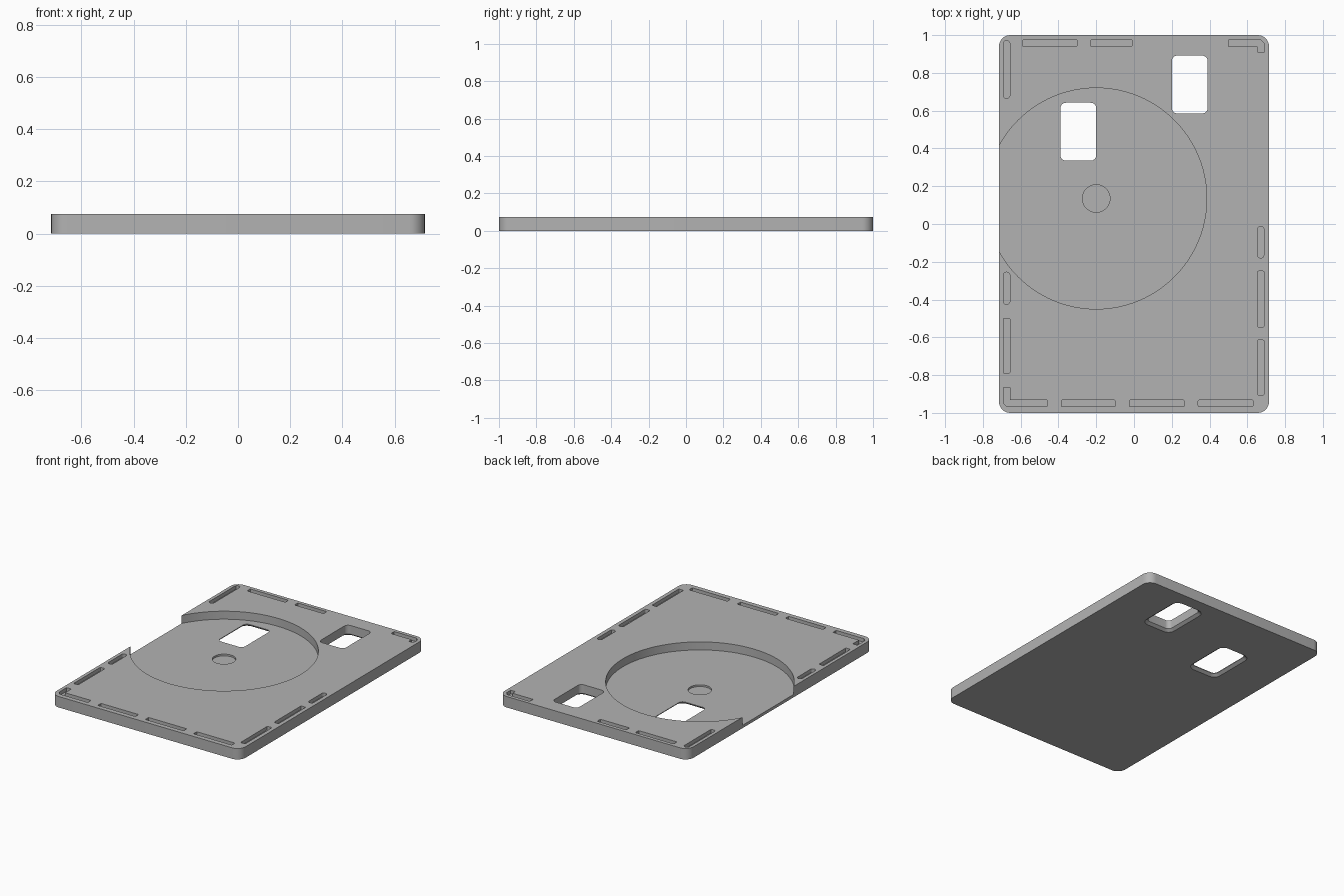
import bpy, bmesh, math

old = bpy.data.objects.get("Cube")
if old:
    bpy.data.objects.remove(old, do_unlink=True)

THICK = 0.075
POCKET_Z = 0.02


def rounded_rect(x0, x1, y0, y1, r, steps=8):
    pts = []
    corners = ((x1 - r, y1 - r), (x0 + r, y1 - r), (x0 + r, y0 + r), (x1 - r, y0 + r))
    for q, (cx, cy) in enumerate(corners):
        for i in range(steps + 1):
            a = math.pi / 2 * (q + i / steps)
            pts.append((cx + r * math.cos(a), cy + r * math.sin(a)))
    return pts


def circle(cx, cy, r, n=96):
    return [(cx + r * math.cos(math.tau * i / n), cy + r * math.sin(math.tau * i / n))
            for i in range(n)]


def loft(name, sections):
    """Closed solid through (outline, z) sections from low to high."""
    bm = bmesh.new()
    rings = [[bm.verts.new((x, y, z)) for x, y in pts] for pts, z in sections]
    for low, high in zip(rings, rings[1:]):
        n = len(low)
        for i in range(n):
            j = (i + 1) % n
            bm.faces.new((low[i], low[j], high[j], high[i]))
    bm.faces.new(rings[0])
    bm.faces.new(rings[-1])
    bmesh.ops.recalc_face_normals(bm, faces=bm.faces)
    mesh = bpy.data.meshes.new(name)
    bm.to_mesh(mesh)
    bm.free()
    obj = bpy.data.objects.new(name, mesh)
    bpy.context.collection.objects.link(obj)
    return obj


def cut(target, sections):
    """Subtract a lofted solid and discard the cutter."""
    cutter = loft("cutter", sections)
    cutter.hide_render = True
    mod = target.modifiers.new("cut", "BOOLEAN")
    mod.operation = "DIFFERENCE"
    mod.solver = "EXACT"
    mod.object = cutter
    bpy.context.view_layer.objects.active = target
    bpy.ops.object.modifier_apply(modifier=mod.name)
    bpy.data.objects.remove(cutter, do_unlink=True)


grey = bpy.data.materials.new("light grey")
grey.use_nodes = True
colour = (0.45, 0.45, 0.45, 1)
grey.diffuse_color = colour
grey.node_tree.nodes["Principled BSDF"].inputs["Base Color"].default_value = colour

# Base plate with rounded vertical corners
outline = rounded_rect(-0.715, 0.715, -1, 1, 0.06)
plate = loft("base_plate", [(outline, 0), (outline, THICK)])
plate.data.materials.append(grey)

# Round pocket open at the side, with a small dimple in its floor
for radius, floor in ((0.585, POCKET_Z), (0.073, 0.008)):
    disc = circle(-0.2, 0.135, radius)
    cut(plate, [(disc, floor), (disc, 0.2)])

# Two through windows, flared at the underside
for x0, y0 in ((0.2, 0.585), (-0.39, 0.335)):
    def window(grow):
        return rounded_rect(x0 - grow, x0 + 0.19 + grow, y0 - grow, y0 + 0.307 + grow, 0.03 + grow)
    cut(plate, [(window(0.03), -0.01), (window(0.02), 0), (window(0), 0.015), (window(0), 0.2)])

# Shallow grooves around the rim
E, W = 0.035, 0.02
GROOVE_Z = THICK - 0.025
grooves = []
for x0, x1 in ((-0.59, -0.30), (-0.23, -0.01)):
    grooves.append(rounded_rect(x0, x1, 0.94, 0.94 + E, 0.006, 2))
for x0, x1 in ((-0.385, -0.1), (-0.025, 0.265), (0.34, 0.63)):
    grooves.append(rounded_rect(x0, x1, -0.967, -0.967 + E, 0.006, 2))
for y0, y1, r in ((0.665, 0.97, W), (-0.425, -0.255, W), (-0.79, -0.5, 0.006)):
    grooves.append(rounded_rect(-0.692, -0.692 + E, y0, y1, min(r, 0.016), 3))
for y0, y1, r in ((-0.18, -0.012, W), (-0.545, -0.25, 0.006), (-0.905, -0.615, 0.006)):
    grooves.append(rounded_rect(0.653, 0.653 + E, y0, y1, min(r, 0.016), 3))


# L-shaped corner grooves: arms run from the outer corner
def corner_groove(x, y, end_x, end_y, sx, sy):
    c = 0.02
    return [(x - sx * c, y), (end_x, y), (end_x, y - sy * E), (x - sx * E, y - sy * E),
            (x - sx * E, end_y), (x, end_y), (x, y - sy * c)]


grooves.append(corner_groove(0.69, 0.975, 0.5, 0.91, 1, 1))
grooves.append(corner_groove(-0.692, -0.967, -0.46, -0.865, -1, -1))
for pts in grooves:
    cut(plate, [(pts, GROOVE_Z), (pts, 0.2)])

bpy.ops.object.select_all(action="DESELECT")
plate.select_set(True)
bpy.context.view_layer.objects.active = plate
bpy.ops.object.shade_smooth_by_angle(angle=math.radians(30))
